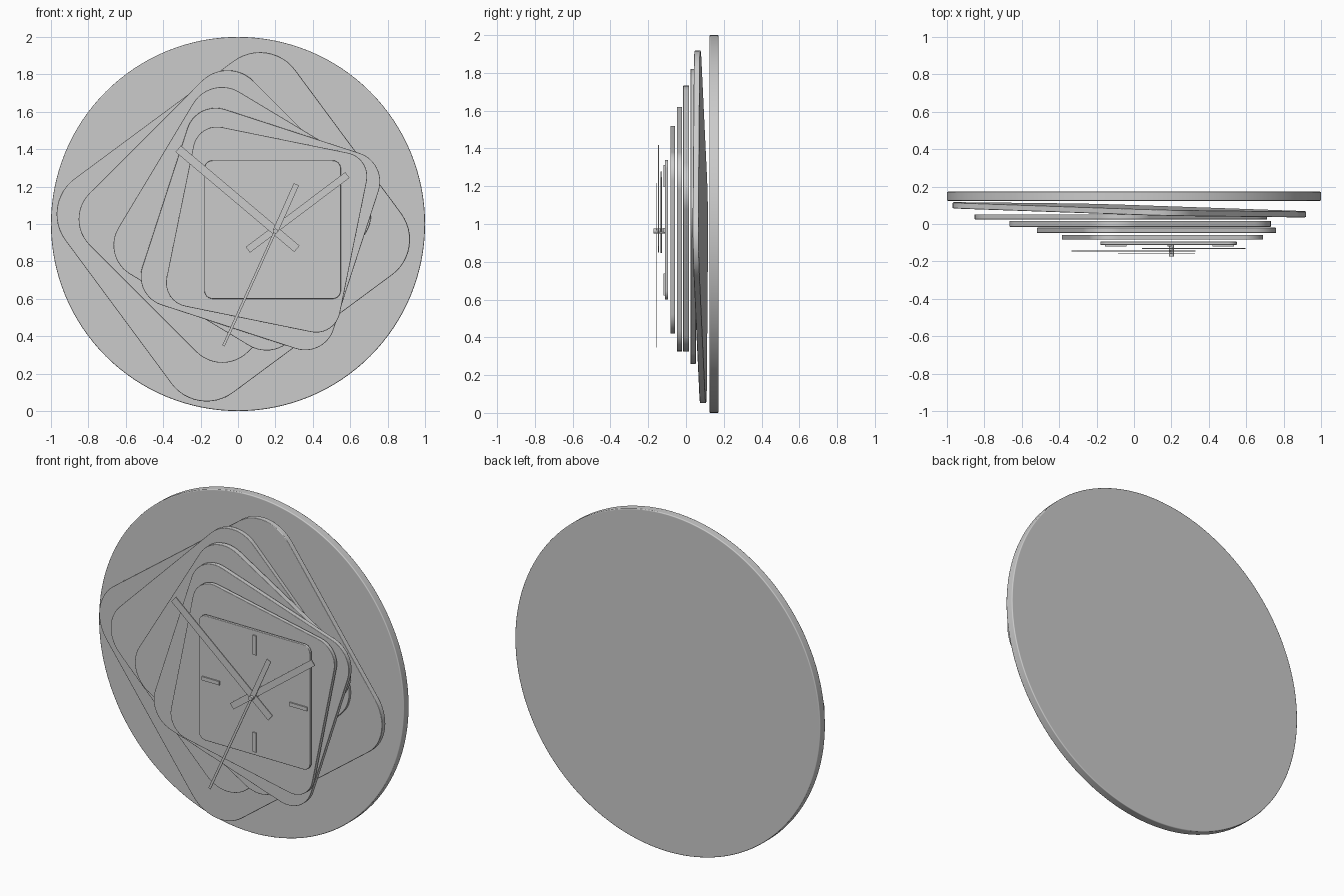
import bpy, bmesh, math
from mathutils import Matrix, Vector

if "Cube" in bpy.data.objects:
    bpy.data.objects.remove(bpy.data.objects["Cube"], do_unlink=True)

GREY = (0.6, 0.6, 0.6, 1.0)
mat = bpy.data.materials.new("grey")
mat.use_nodes = True
mat.diffuse_color = GREY
mat.node_tree.nodes["Principled BSDF"].inputs["Base Color"].default_value = GREY


def rounded_rect(w, h, r, steps=12):
    """Outline with half width w, half height h and corner radius r."""
    pts = []
    for i, (sx, sz) in enumerate([(1, 1), (-1, 1), (-1, -1), (1, -1)]):
        for k in range(steps + 1):
            a = math.pi / 2 * (i + k / steps)
            pts.append((sx * (w - r) + r * math.cos(a), sz * (h - r) + r * math.sin(a)))
    return pts


def circle(r, n):
    return [(r * math.cos(math.tau * i / n), r * math.sin(math.tau * i / n)) for i in range(n)]


def slab(name, outline, centre, y_front, y_back, turn=0, tilt=(0, 0), bevel=0.0):
    """Extrude a front-facing outline; turn is anticlockwise seen from the front."""
    mid = (y_front + y_back) / 2
    half = (y_back - y_front) / 2
    bm = bmesh.new()
    face = bm.faces.new([bm.verts.new((x, -half, z)) for x, z in outline])
    new = bmesh.ops.extrude_face_region(bm, geom=[face])["geom"]
    bmesh.ops.translate(bm, vec=(0, 2 * half, 0),
                        verts=[v for v in new if isinstance(v, bmesh.types.BMVert)])
    bmesh.ops.recalc_face_normals(bm, faces=bm.faces)
    spin = Matrix.Rotation(math.radians(-turn), 4, "Y")
    lean = Matrix.Rotation(tilt[1], 4, "Z") @ Matrix.Rotation(tilt[0], 4, "X")
    place = Matrix.Translation((centre[0], mid, centre[1]))
    bm.transform(place @ lean @ spin)
    mesh = bpy.data.meshes.new(name)
    bm.to_mesh(mesh)
    bm.free()
    mesh.materials.append(mat)
    ob = bpy.data.objects.new(name, mesh)
    bpy.context.collection.objects.link(ob)
    if bevel:
        mod = ob.modifiers.new("soft_edge", "BEVEL")
        mod.width, mod.segments, mod.limit_method = bevel, 2, "ANGLE"
        mod.angle_limit = math.radians(40)
        mod.harden_normals = True
    bpy.ops.object.select_all(action="DESELECT")
    ob.select_set(True)
    bpy.context.view_layer.objects.active = ob
    bpy.ops.object.shade_smooth_by_angle(angle=math.radians(35))
    return ob


def bar(name, start, end, width, y_front, y_back):
    """Straight flat bar between two points on the face."""
    a, b = Vector(start), Vector(end)
    d = b - a
    w, l = width / 2, d.length / 2
    return slab(name, [(-l, -w), (l, -w), (l, w), (-l, w)], (a + b) / 2,
                y_front, y_back, math.degrees(math.atan2(d.y, d.x)))


# Round back board
slab("back_disc", circle(1, 128), (0, 1), 0.124, 0.173, bevel=0.006)

# Stacked twisting plates, rearmost one leaning slightly
slab("plate_1", rounded_rect(0.712, 0.765, 0.235), (-0.025, 0.985), 0.06, 0.092,
     -53.5, (0.0115, -0.0265), 0.004)
plates = [
    (0.60, 0.62, 0.195, -0.07, 1.04, 0.024, 0.052, -45),
    (0.552, 0.568, 0.18, 0.033, 1.028, -0.015, 0.017, -31),
    (0.538, 0.55, 0.16, 0.12, 0.973, -0.048, -0.02, -18),
    (0.473, 0.489, 0.13, 0.153, 0.97, -0.083, -0.058, -11.5),
]
for i, (w, h, r, x, z, y0, y1, turn) in enumerate(plates):
    slab(f"plate_{i + 2}", rounded_rect(w, h, r), (x, z), y0, y1, turn, bevel=0.003)

# Square dial with four hour marks
slab("dial", rounded_rect(0.365, 0.37, 0.045), (0.185, 0.97), -0.112, -0.094, bevel=0.004)
for i, side in enumerate([(0, 1), (1, 0), (0, -1), (-1, 0)]):
    c, d = Vector((0.19, 0.967)), Vector(side)
    bar(f"hour_mark_{i + 1}", c + d * 0.23, c + d * 0.345, 0.022, -0.12, -0.11)

# Hands and centre pin
bar("hour_hand", (0.053, 0.862), (0.585, 1.262), 0.038, -0.134, -0.128)
bar("minute_hand", (0.315, 0.867), (-0.32, 1.402), 0.044, -0.148, -0.142)
bar("second_hand", (-0.078, 0.348), (0.2, 0.962), 0.014, -0.157, -0.154)
bar("second_hand_counterweight", (0.2, 0.962), (0.312, 1.212), 0.03, -0.157, -0.154)
slab("centre_pin", circle(0.013, 24), (0.2, 0.962), -0.173, -0.11)
